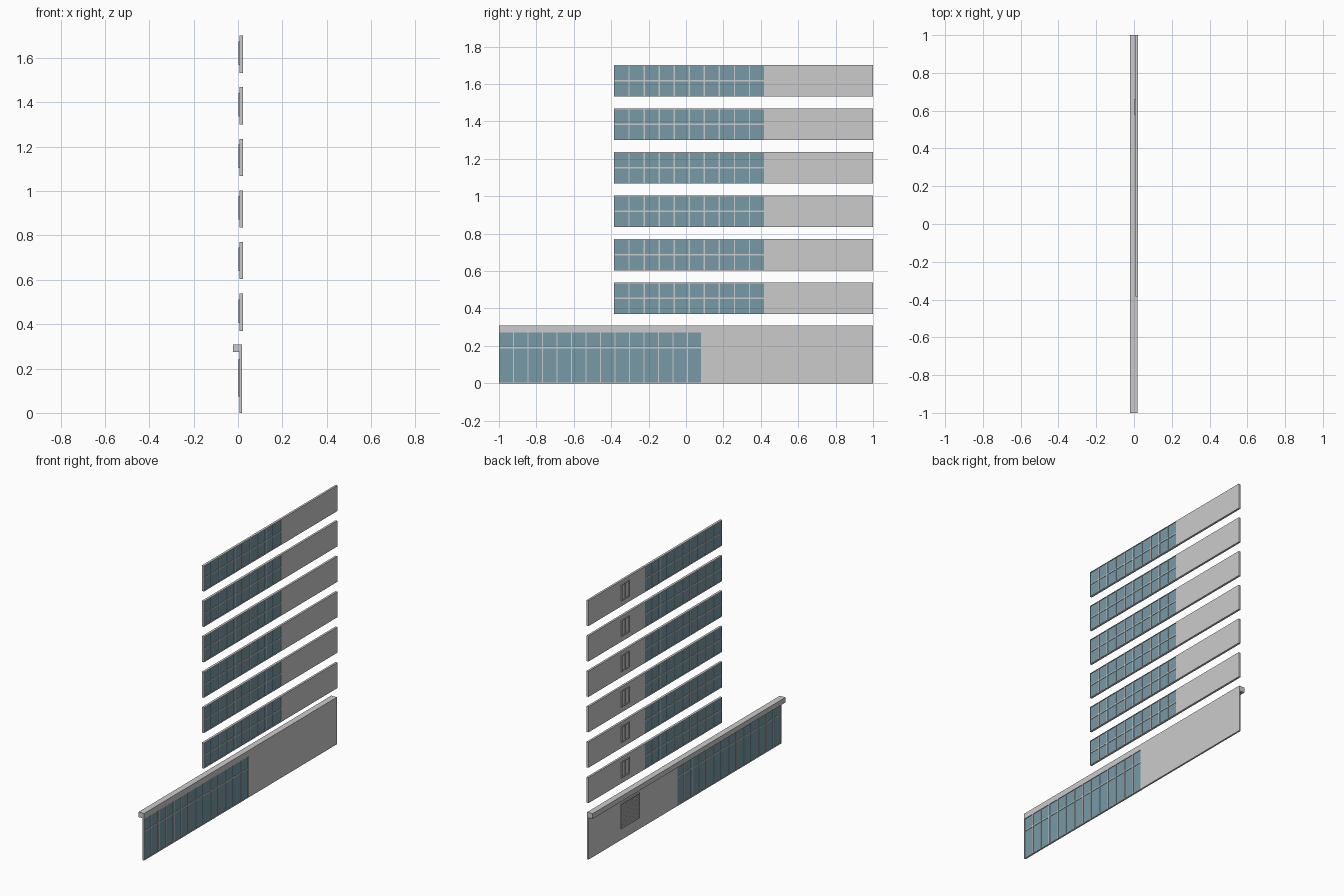
import bpy, bmesh
from mathutils import Matrix, Vector

if "Cube" in bpy.data.objects:
    bpy.data.objects.remove(bpy.data.objects["Cube"])

glass_mat = bpy.data.materials.new("blue_glass")
glass_mat.diffuse_color = (0.18, 0.32, 0.39, 1)
glass_mat.use_nodes = True
glass_mat.node_tree.nodes["Principled BSDF"].inputs["Base Color"].default_value = glass_mat.diffuse_color


def boxes(name, specs, mat=None):
    """One object from boxes given as (x0, x1, y0, y1, z0, z1)."""
    bm = bmesh.new()
    for x0, x1, y0, y1, z0, z1 in specs:
        m = Matrix.Translation(((x0 + x1) / 2, (y0 + y1) / 2, (z0 + z1) / 2))
        m = m @ Matrix.Diagonal(Vector((x1 - x0, y1 - y0, z1 - z0, 1)))
        bmesh.ops.create_cube(bm, size=1, matrix=m)
    me = bpy.data.meshes.new(name)
    bm.to_mesh(me)
    bm.free()
    ob = bpy.data.objects.new(name, me)
    bpy.context.collection.objects.link(ob)
    if mat:
        me.materials.append(mat)
    return ob


def frame(x0, x1, y0, y1, z0, z1, w):
    """Four bars around a rectangle."""
    return [(x0, x1, y0, y0 + w, z0, z1), (x0, x1, y1 - w, y1, z0, z1),
            (x0, x1, y0 + w, y1 - w, z0, z0 + w), (x0, x1, y0 + w, y1 - w, z1 - w, z1)]


def glazing(name, x0, x1, y0, y1, z0, z1, cols, bar_z, w=0.007):
    """Glass sheet set inside a grid of mullions and one transom."""
    boxes(name + "_glass", [(x0 + 0.004, x1 - 0.004, y0 + 0.001, y1 - 0.001,
                             z0 + 0.001, z1 - 0.001)], glass_mat)
    bars = frame(x0, x1, y0, y1, z0, z1, w / 2)
    step = (y1 - y0) / cols
    for i in range(1, cols):
        y = y0 + i * step
        bars.append((x0, x1, y - w / 2, y + w / 2, z0 + w / 2, z1 - w / 2))
    for i in range(cols):
        a = y0 + i * step + w / 2
        bars.append((x0 + 0.001, x1 - 0.001, a, a + step - w, bar_z - w / 2, bar_z + w / 2))
    boxes(name + "_mullions", bars)


# Ground floor: glazing, solid wall and overhanging canopy
boxes("ground_wall", [(0.007, 0.018, 0.085, 1.0, 0, 0.275)])
glazing("ground", 0.006, 0.018, -1.0, 0.085, 0, 0.275, 14, 0.19)
boxes("canopy", [(-0.022, 0.018, -1.0, 1.0, 0.275, 0.309)])

# Louvred vent on the outer side of the ground wall
slats = frame(0.001, 0.008, 0.475, 0.668, 0.075, 0.24, 0.006)
for i in range(12):
    z = 0.087 + i * 0.0122
    slats.append((0.003, 0.008, 0.481, 0.662, z, z + 0.006))
boxes("louvre_vent", slats)

# Six upper storeys: glazing, solid wall and a small two-light window
for n in range(6):
    z = 0.37 + n * 0.2325
    top = z + 0.168
    boxes(f"storey_wall_{n + 1}", [(0.008, 0.022, 0.42, 1.0, z, top)])
    glazing(f"storey_{n + 1}", 0.007, 0.022, -0.385, 0.42, z, top, 10, z + 0.085)
    win = frame(0.003, 0.009, 0.578, 0.662, z + 0.036, z + 0.142, 0.005)
    win.append((0.003, 0.009, 0.6175, 0.6225, z + 0.041, z + 0.137))
    boxes(f"window_frame_{n + 1}", win)
